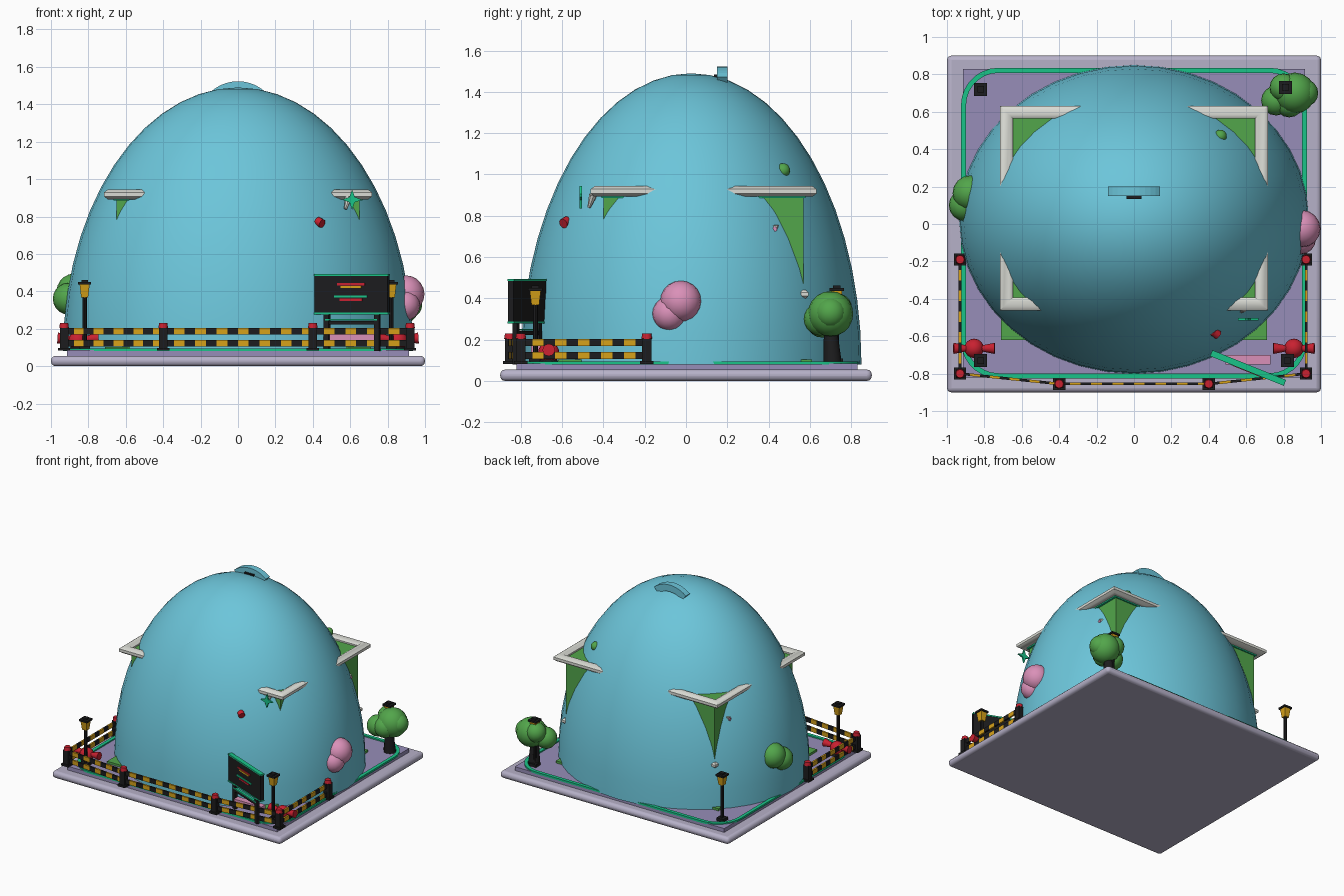
import bpy, bmesh, math
from mathutils import Matrix, Vector

if "Cube" in bpy.data.objects:
    bpy.data.objects.remove(bpy.data.objects["Cube"])

COLOURS = {
    "sky_blue": (0.15, 0.56, 0.70), "stone": (0.47, 0.44, 0.58), "lavender": (0.31, 0.27, 0.48),
    "leaf_green": (0.085, 0.38, 0.07), "off_white": (0.70, 0.71, 0.66), "pink": (0.70, 0.28, 0.48),
    "red": (0.58, 0.015, 0.03), "amber": (0.68, 0.36, 0.01), "black": (0.012, 0.012, 0.013),
    "emerald": (0.01, 0.55, 0.25)}
MATS = {}
for cname, c in COLOURS.items():
    MATS[cname] = bpy.data.materials.new(cname)
    MATS[cname].diffuse_color = (*c, 1)


def finish(name, bm, *mats, smooth=False, bevel=0):
    bmesh.ops.recalc_face_normals(bm, faces=bm.faces)
    me = bpy.data.meshes.new(name)
    bm.to_mesh(me)
    bm.free()
    ob = bpy.data.objects.new(name, me)
    bpy.context.collection.objects.link(ob)
    for m in mats:
        me.materials.append(MATS[m])
    if bevel:
        mod = ob.modifiers.new("round_edges", 'BEVEL')
        mod.width, mod.segments = bevel, 3
    if smooth:
        bpy.context.view_layer.objects.active = ob
        ob.select_set(True)
        bpy.ops.object.shade_smooth_by_angle(angle=math.radians(40))
        ob.select_set(False)
    return ob


def box(name, loc, size, mat, rot=0.0, **kw):
    bm = bmesh.new()
    bmesh.ops.create_cube(bm, size=1, matrix=Matrix.Translation(loc) @ Matrix.Rotation(rot, 4, 'Z')
                          @ Matrix.Diagonal((*size, 1)))
    return finish(name, bm, mat, **kw)


def balls(name, items, mat, seg=16):
    bm = bmesh.new()
    for x, y, z, r in items:
        bmesh.ops.create_uvsphere(bm, u_segments=seg, v_segments=seg * 2 // 3, radius=r,
                                  matrix=Matrix.Translation((x, y, z)))
    return finish(name, bm, mat, smooth=True)


def cone(name, a, b, r1, r2, mat, seg=12):
    a, b = Vector(a), Vector(b)
    bm = bmesh.new()
    m = Matrix.Translation((a + b) / 2) @ (b - a).to_track_quat('Z', 'Y').to_matrix().to_4x4()
    bmesh.ops.create_cone(bm, cap_ends=True, segments=seg, radius1=r1, radius2=r2,
                          depth=(b - a).length, matrix=m)
    return finish(name, bm, mat, smooth=True)


def frame(name, cy, hx, hy, radius, steps, profile, mat):
    """Closed rectangular band; profile holds (inset, z) points."""
    bm = bmesh.new()
    rings = []
    for inset, z in profile:
        ring = []
        for q, (sx, sy) in enumerate(((1, 1), (-1, 1), (-1, -1), (1, -1))):
            for k in range(steps):
                t = math.pi / 2 * (q + (k / (steps - 1) if steps > 1 else 0))
                r = radius - inset if radius else 0
                ex = hx - (radius or inset)
                ey = hy - (radius or inset)
                ring.append(bm.verts.new((sx * ex + r * math.cos(t), cy + sy * ey + r * math.sin(t), z)))
        rings.append(ring)
    n = len(rings[0])
    for i, ring in enumerate(rings):
        nxt = rings[(i + 1) % len(rings)]
        for j in range(n):
            bm.faces.new((ring[j], ring[(j + 1) % n], nxt[(j + 1) % n], nxt[j]))
    return finish(name, bm, mat, smooth=True)


def prism(name, pts, y0, y1, mat):
    """Extrude an x-z outline along y."""
    bm = bmesh.new()
    f = bm.faces.new([bm.verts.new((x, y0, z)) for x, z in pts])
    ext = bmesh.ops.extrude_face_region(bm, geom=[f])["geom"]
    bmesh.ops.translate(bm, vec=(0, y1 - y0, 0), verts=[v for v in ext if isinstance(v, bmesh.types.BMVert)])
    return finish(name, bm, mat)


def round_bar(w, z, h):
    return [(w / 2 + w / 2 * math.cos(math.pi / 4 * k + math.pi / 8),
             z + h / 2 * math.sin(math.pi / 4 * k + math.pi / 8)) for k in range(8)]


# Ground slabs and edge line
box("base_slab", (0, 0, 0.0275), (2, 1.8, 0.055), "stone", bevel=0.024, smooth=True)
box("ground_panel", (0, 0.005, 0.065), (1.83, 1.65, 0.04), "lavender")
frame("ground_line", 0.005, 0.925, 0.83, 0.2, 8,
      [(0, 0.08), (0, 0.095), (0.027, 0.095), (0.027, 0.08)], "emerald")
box("lawn", (0, -0.005, 0.09), (1.42, 1.23, 0.025), "leaf_green")

# Dome shell
bm = bmesh.new()
bmesh.ops.create_uvsphere(bm, u_segments=40, v_segments=28, radius=1,
                          matrix=Matrix.Translation((0, 0.025, 0.08)) @ Matrix.Diagonal((0.935, 0.825, 1.41, 1)))
bmesh.ops.delete(bm, geom=[v for v in bm.verts if v.co.z < 0.079], context='VERTS')
finish("dome", bm, "sky_blue", smooth=True)

# Arched handle on the crown
arc = [(r * math.sin(t), 1.305 + r * math.cos(t))
       for r, sgn in ((0.218, 1), (0.165, -1)) for t in [sgn * (-0.69 + 1.38 * k / 10) for k in range(11)]]
prism("crown_arch", arc, 0.15, 0.20, "sky_blue")
box("crown_plate", (0, 0.142, 1.475), (0.08, 0.015, 0.02), "black")

# Square house whose corners break through the dome
box("house_walls", (0, 0.085, 0.49), (1.30, 0.97, 0.82), "leaf_green")
box("roof_deck", (0, 0.085, 0.907), (1.34, 1.0, 0.02), "leaf_green")
frame("roof_rim", 0.085, 0.72, 0.55, 0, 1, round_bar(0.075, 0.918, 0.056), "off_white")
frame("roof_trim", 0.085, 0.665, 0.495, 0, 1,
      [(0, 0.885), (0, 0.9), (0.02, 0.9), (0.02, 0.885)], "emerald")
frame("lower_rim", 0.085, 0.675, 0.51, 0, 1, round_bar(0.05, 0.42, 0.045), "off_white")

for s, side in ((-1, "left"), (1, "right")):
    # Wall hooks under the roof
    cone(f"wall_hook_{side}", (s * 0.66, 0.43, 0.67), (s * 0.67, 0.43, 0.755), 0.006, 0.018, "off_white", 8)
    cone(f"wall_arm_{side}", (s * 0.62, 0.43, 0.735), (s * 0.69, 0.43, 0.735), 0.012, 0.012, "pink", 8)
    # Ground horns
    x = s * 0.855
    balls(f"horn_ball_{side}", [(x, -0.665, 0.135, 0.052)], "red")
    cone(f"horn_stand_{side}", (x, -0.665, 0.08), (x, -0.665, 0.105), 0.05, 0.04, "black")
    for d in (-1, 1):
        cone(f"horn_{side}_{d}", (x + d * 0.04, -0.665, 0.145), (x + d * 0.11, -0.665, 0.15), 0.016, 0.03, "red")

# Lamp posts
for i, (x, y) in enumerate(((-0.82, -0.73), (0.82, -0.73), (-0.82, 0.72), (0.81, 0.73))):
    box(f"lamp_foot_{i}", (x, y, 0.095), (0.06, 0.06, 0.025), "black")
    cone(f"lamp_pole_{i}", (x, y, 0.09), (x, y, 0.37), 0.012, 0.012, "black", 8)
    bm = bmesh.new()
    bmesh.ops.create_cone(bm, cap_ends=True, segments=4, radius1=0.026, radius2=0.038, depth=0.07,
                          matrix=Matrix.Translation((x, y, 0.402)) @ Matrix.Rotation(math.pi / 4, 4, 'Z'))
    finish(f"lamp_lantern_{i}", bm, "amber")
    box(f"lamp_cap_{i}", (x, y, 0.443), (0.07, 0.07, 0.014), "black")
    box(f"lamp_top_{i}", (x, y, 0.454), (0.035, 0.035, 0.014), "black")

# Fence posts and striped rails
POSTS = [(-0.93, -0.19), (-0.93, -0.80), (-0.40, -0.855), (0.40, -0.855), (0.92, -0.80), (0.92, -0.19)]
for i, (x, y) in enumerate(POSTS):
    box(f"fence_post_{i}", (x, y, 0.145), (0.045, 0.045, 0.12), "black")
    box(f"fence_foot_{i}", (x, y, 0.09), (0.065, 0.065, 0.015), "black")
    cone(f"fence_cap_{i}", (x, y, 0.203), (x, y, 0.23), 0.026, 0.022, "red")
for i, (p, q) in enumerate(zip(POSTS, POSTS[1:])):
    p, q = Vector(p), Vector(q)
    n = round((q - p).length / 0.056)
    turn = Matrix.Rotation(math.atan2(q.y - p.y, q.x - p.x), 4, 'Z')
    for level, z in (("lower", 0.122), ("upper", 0.186)):
        bm = bmesh.new()
        for k in range(n):
            c = p.lerp(q, (k + 0.5) / n)
            start = len(bm.faces)
            bmesh.ops.create_cube(bm, size=1, matrix=Matrix.Translation((c.x, c.y, z)) @ turn
                                  @ Matrix.Diagonal(((q - p).length / n, 0.014, 0.034, 1)))
            bm.faces.ensure_lookup_table()
            for f in bm.faces[start:]:
                f.material_index = k % 2
        finish(f"fence_rail_{level}_{i}", bm, "black", "amber")

# Notice board, turned towards the corner, with abstract coloured strips
A = math.radians(-22)
CEN = Vector((0.61, -0.77, 0))


def board_part(name, u, v, z, size, mat):
    off = Matrix.Rotation(A, 3, 'Z') @ Vector((u, v, z))
    box(name, CEN + off, size, mat, rot=A)


board_part("board_panel", 0, 0, 0.385, (0.42, 0.03, 0.20), "black")
board_part("board_trim_top", 0, 0, 0.488, (0.425, 0.034, 0.01), "emerald")
board_part("board_trim_bottom", 0, 0, 0.282, (0.425, 0.034, 0.01), "emerald")
for u in (-0.145, 0.145):
    board_part(f"board_leg_{u}", u, 0, 0.18, (0.03, 0.025, 0.20), "black")
board_part("board_crossbar", 0, 0, 0.232, (0.30, 0.02, 0.02), "black")
board_part("board_crossbar_trim", 0, -0.003, 0.247, (0.30, 0.02, 0.008), "emerald")
for k, (w, z, m) in enumerate(((0.16, 0.438, "red"), (0.12, 0.424, "amber"), (0.19, 0.373, "emerald"),
                               (0.13, 0.355, "red"))):
    board_part(f"board_strip_{k}", 0, -0.017, z, (w, 0.006, 0.011), m)
box("bench_seat", (0.61, -0.725, 0.15), (0.24, 0.05, 0.05), "pink")

# Tree and side bushes
cone("tree_trunk", (0.83, 0.71, 0.08), (0.83, 0.70, 0.25), 0.045, 0.032, "black", 10)
balls("tree_crown", [(0.86, 0.70, 0.325, 0.11), (0.76, 0.66, 0.29, 0.08), (0.83, 0.65, 0.30, 0.08),
                     (0.91, 0.70, 0.33, 0.075), (0.80, 0.73, 0.35, 0.075)], "leaf_green")
balls("pink_bush", [(0.897, -0.025, 0.385, 0.10), (0.89, -0.08, 0.325, 0.083)], "pink")
balls("green_bush", [(-0.875, 0.165, 0.40, 0.095), (-0.905, 0.10, 0.36, 0.085)], "leaf_green")

# Small ornaments on the dome
cone("red_knob", (0.425, -0.575, 0.775), (0.45, -0.595, 0.762), 0.024, 0.024, "red")
balls("moss_patch", [(0.462, 0.47, 1.02, 0.034)], "leaf_green")
star = [((0.055 if k % 2 == 0 else 0.02) * math.sin(k * math.pi / 4) + 0.61,
         (0.055 if k % 2 == 0 else 0.02) * math.cos(k * math.pi / 4) + 0.89) for k in range(8)]
prism("star_ornament", star, -0.515, -0.503, "emerald")
cone("star_bracket", (0.575, -0.47, 0.84), (0.59, -0.45, 0.90), 0.008, 0.02, "off_white", 8)

for m in bpy.data.materials:
    if m.users and not m.is_grease_pencil:
        m.use_nodes = True
        m.node_tree.nodes["Principled BSDF"].inputs["Base Color"].default_value = m.diffuse_color
